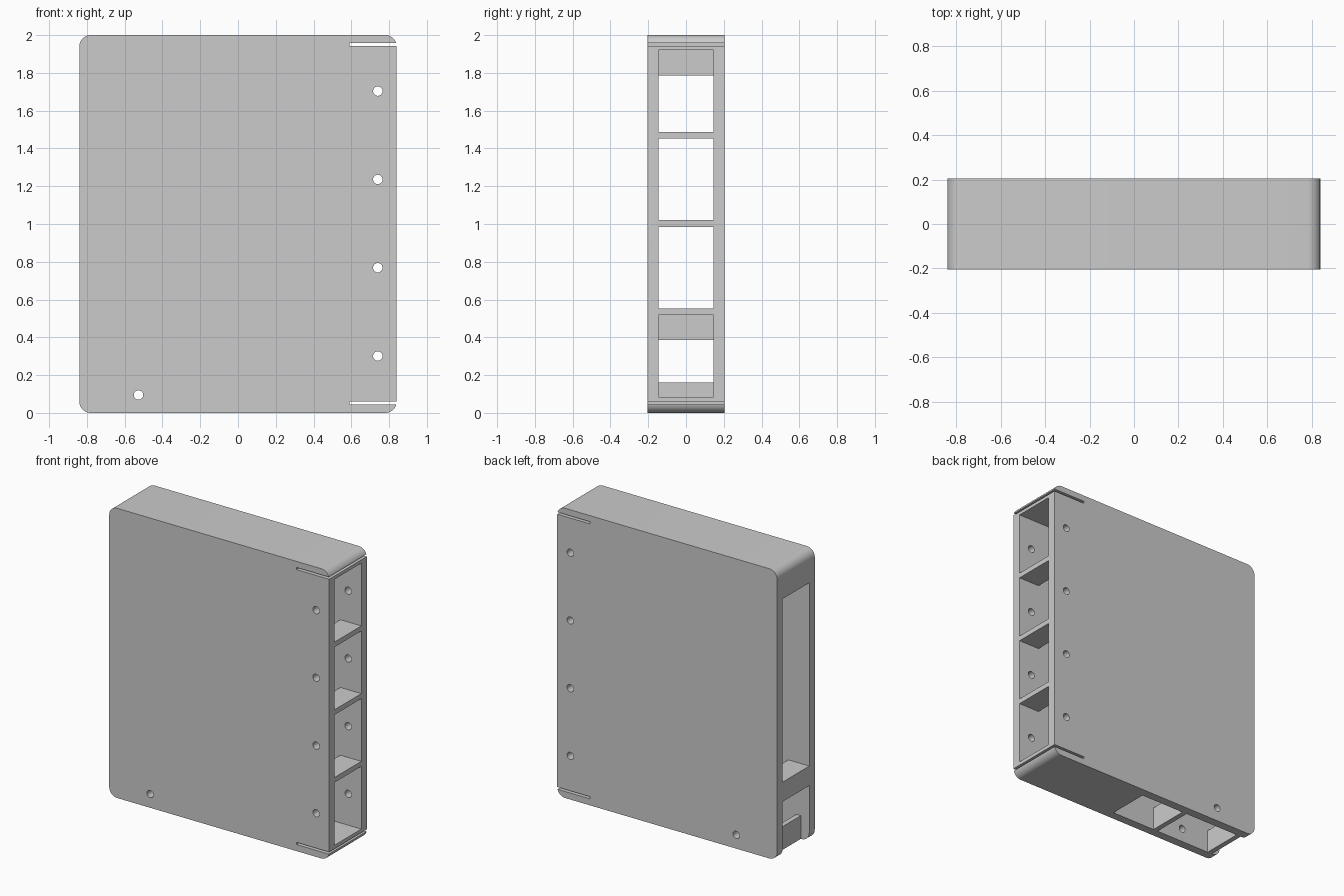
import bpy, bmesh, math

if "Cube" in bpy.data.objects:
    bpy.data.objects.remove(bpy.data.objects["Cube"])

W, D, H, R = 0.84, 0.205, 2.0, 0.06   # half width, half depth, height, corner radius
IN = 0.145                            # half depth of the inside
RIM = 0.68                            # inner end of the rim pockets


def new_object(name, bm):
    bmesh.ops.recalc_face_normals(bm, faces=bm.faces)
    mesh = bpy.data.meshes.new(name)
    bm.to_mesh(mesh)
    bm.free()
    ob = bpy.data.objects.new(name, mesh)
    bpy.context.collection.objects.link(ob)
    return ob


def extrude_y(name, points, half):
    bm = bmesh.new()
    face = bm.faces.new([bm.verts.new((x, -half, z)) for x, z in points])
    res = bmesh.ops.extrude_face_region(bm, geom=[face])
    verts = [v for v in res["geom"] if isinstance(v, bmesh.types.BMVert)]
    bmesh.ops.translate(bm, verts=verts, vec=(0, 2 * half, 0))
    return new_object(name, bm)


def arc(cx, cz, r, a0, a1, n):
    return [(cx + r * math.cos(math.radians(a0 + (a1 - a0) * i / n)),
             cz + r * math.sin(math.radians(a0 + (a1 - a0) * i / n))) for i in range(n + 1)]


# Rounded case body
outline = (arc(W - R, H - R, R, 0, 90, 10) + arc(R - W, H - R, R, 90, 180, 10)
           + arc(R - W, R, R, 180, 270, 10) + arc(W - R, R, R, 270, 360, 10))
case = extrude_y("case", outline, D)
cutters = []


def cut_box(name, x0, x1, z0, z1, half=IN):
    cutters.append(extrude_y(name, [(x0, z0), (x1, z0), (x1, z1), (x0, z1)], half))


def cut_hole(x, z):
    cutters.append(extrude_y("pin_hole_cutter", arc(x, z, 0.025, 0, 360, 28)[:-1], 0.3))


# Main cavity
cut_box("cavity_cutter", -RIM, RIM, 0.16, 1.92)

# Four pockets on the right side, each with a pin hole
for i in range(4):
    z = 0.085 + i * 0.4675
    cut_box("side_pocket_cutter", RIM - 0.05, 1.0, z, z + 0.4325)
    cut_hole(0.74, z + 0.216)

# Left openings and the corner notch
cut_box("left_window_cutter", -1.0, -RIM + 0.05, 0.52, 1.785)
cut_box("left_lower_window_cutter", -1.0, -RIM + 0.05, 0.16, 0.385)
cut_box("corner_notch_cutter", -1.0, -0.775, -0.1, 0.25)

# Bottom openings
cut_box("bottom_pocket_cutter", -0.74, -0.32, -0.1, 0.22)
cut_box("bottom_window_cutter", -0.285, 0.05, -0.1, 0.22)
cut_hole(-0.527, 0.095)

# Thin slots near the right corners
for z in (0.045, 1.943):
    cut_box("slot_cutter", 0.59, 1.0, z, z + 0.015, 0.3)

bpy.context.view_layer.objects.active = case
case.select_set(True)
for c in cutters:
    c.hide_render = True
    mod = case.modifiers.new("cut", 'BOOLEAN')
    mod.operation = 'DIFFERENCE'
    mod.solver = 'EXACT'
    mod.object = c
    bpy.ops.object.modifier_apply(modifier=mod.name)
for c in cutters:
    bpy.data.objects.remove(c, do_unlink=True)

bpy.ops.object.shade_smooth_by_angle(angle=math.radians(30))
